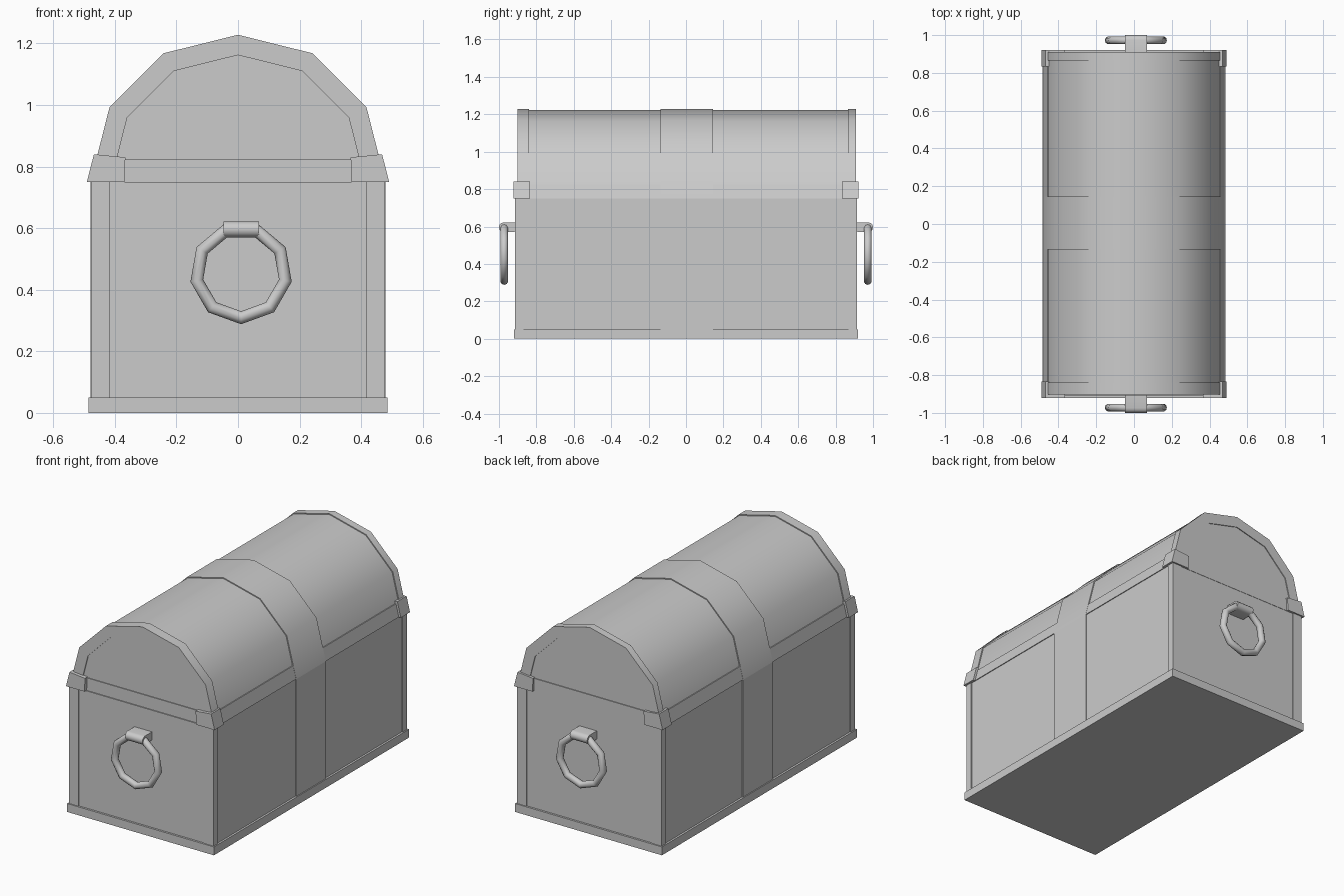
import bpy, bmesh, math
from mathutils import Matrix

if "Cube" in bpy.data.objects:
    bpy.data.objects.remove(bpy.data.objects["Cube"])


def finish(name, bm, angle=40):
    bmesh.ops.recalc_face_normals(bm, faces=bm.faces)
    mesh = bpy.data.meshes.new(name)
    bm.to_mesh(mesh)
    bm.free()
    obj = bpy.data.objects.new(name, mesh)
    bpy.context.collection.objects.link(obj)
    bpy.ops.object.select_all(action='DESELECT')
    obj.select_set(True)
    bpy.context.view_layer.objects.active = obj
    bpy.ops.object.shade_smooth_by_angle(angle=math.radians(angle))
    return obj


def box(name, x0, x1, y0, y1, z0, z1):
    return prism(name, [(x0, z0), (x1, z0), (x1, z1), (x0, z1)], y0, y1)


def prism(name, profile, y0, y1):
    """Extrude an (x, z) profile along y."""
    bm = bmesh.new()
    face = bm.faces.new([bm.verts.new((x, y0, z)) for x, z in profile])
    ext = bmesh.ops.extrude_face_region(bm, geom=[face])
    bmesh.ops.translate(bm, vec=(0, y1 - y0, 0),
                        verts=[v for v in ext['geom'] if isinstance(v, bmesh.types.BMVert)])
    return finish(name, bm)


def arch(grow=0.0):
    """Seven-point lid outline, grown outward from the lid centre."""
    half = [(0.473, 0.75), (0.412, 0.99), (0.238, 1.163), (0, 1.222)]
    pts = half + [(-x, z) for x, z in reversed(half[:-1])]
    k = 1 + grow / 0.473
    return [(x * k, 0.75 + (z - 0.75) * k) for x, z in pts]


def arch_band(name, y0, y1, thick):
    prism(name, arch(0.006) + arch(-thick)[::-1], y0, y1)


# Body and base trim
box("body", -0.473, 0.473, -0.908, 0.908, 0, 0.75)
box("base_trim", -0.485, 0.485, -0.92, 0.92, 0, 0.05)

# Vaulted lid with rim and raised bands
prism("lid", arch(), -0.897, 0.905)
prism("lid_rim", [(-0.478, 0.75), (0.478, 0.75), (0.459, 0.825), (-0.459, 0.825)], -0.902, 0.91)
arch_band("lid_band_front", -0.902, -0.84, 0.06)
arch_band("lid_band_back", 0.865, 0.91, 0.06)
arch_band("lid_band_middle", -0.135, 0.145, 0.03)

for sx in (-1, 1):
    # Middle strap on each long side
    x0, x1 = sorted((sx * 0.44, sx * 0.479))
    box("side_strap", x0, x1, -0.135, 0.145, 0.02, 0.75)
    for sy in (-1, 1):
        # Corner posts and slanted lid brackets
        a, b = sorted((sx * 0.415, sx * 0.478))
        c, d = sorted((sy * 0.87, sy * 0.913))
        box("corner_post", a, b, c, d, 0.02, 0.75)
        c, d = sorted((sy * 0.835, sy * 0.922))
        prism("lid_bracket", [(sx * x, z) for x, z in
              ((0.368, 0.75), (0.491, 0.75), (0.468, 0.84), (0.366, 0.83))], c, d)

for sy in (-1, 1):
    # Nine-sided pull ring
    major, minor, n, m = 0.146, 0.021, 9, 10
    bm = bmesh.new()
    grid = []
    for i in range(n):
        t = math.radians(-90) + math.tau * i / n
        row = []
        for j in range(m):
            p = math.tau * j / m
            r = major + minor * math.cos(p)
            row.append(bm.verts.new((0.01 + r * math.cos(t),
                                     sy * 0.972 + minor * math.sin(p),
                                     0.455 + r * math.sin(t))))
        grid.append(row)
    for i in range(n):
        for j in range(m):
            k, l = (i + 1) % n, (j + 1) % m
            bm.faces.new((grid[i][j], grid[k][j], grid[k][l], grid[i][l]))
    finish("pull_ring", bm, 50)

    # Hanger: flat tab with a rounded nose that holds the ring
    bm = bmesh.new()
    yz = [(0.89, 0.573), (0.89, 0.621)]
    yz += [(0.974 + 0.026 * math.cos(math.radians(a)), 0.596 + 0.026 * math.sin(math.radians(a)))
           for a in range(90, -91, -30)]
    face = bm.faces.new([bm.verts.new((-0.047, sy * y, z)) for y, z in yz])
    ext = bmesh.ops.extrude_face_region(bm, geom=[face])
    bmesh.ops.translate(bm, vec=(0.115, 0, 0),
                        verts=[v for v in ext['geom'] if isinstance(v, bmesh.types.BMVert)])
    finish("ring_hanger", bm)
